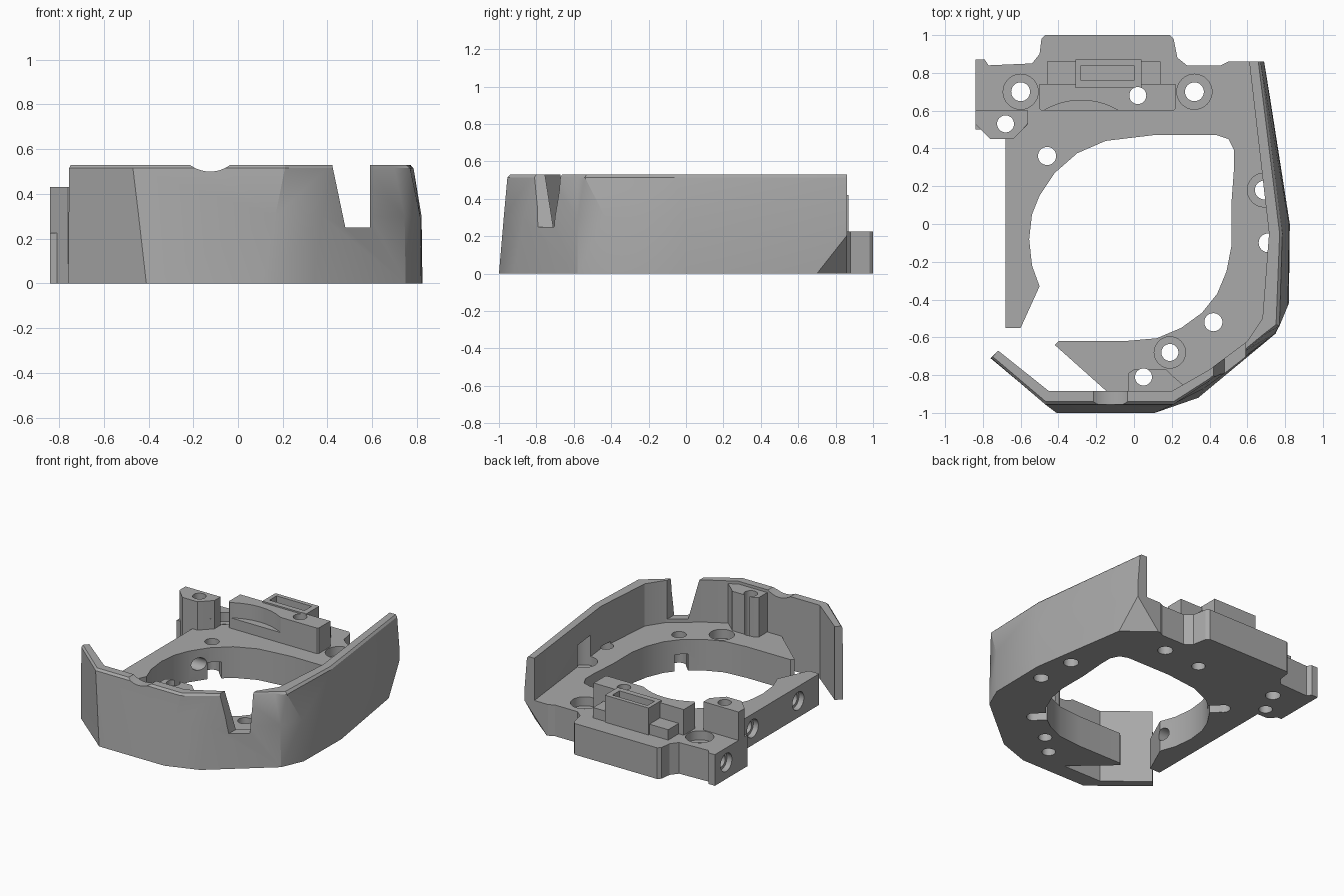
import bpy, bmesh, math
from mathutils import Vector

cube = bpy.data.objects.get("Cube")
if cube:
    bpy.data.objects.remove(cube, do_unlink=True)

grey = bpy.data.materials.new("plain grey")
grey.use_nodes = True
GREY = (0.4, 0.4, 0.4, 1)
grey.diffuse_color = GREY
grey.node_tree.nodes["Principled BSDF"].inputs["Base Color"].default_value = GREY


def finish(name, bm):
    bmesh.ops.recalc_face_normals(bm, faces=bm.faces)
    mesh = bpy.data.meshes.new(name)
    bm.to_mesh(mesh)
    bm.free()
    mesh.materials.append(grey)
    ob = bpy.data.objects.new(name, mesh)
    bpy.context.collection.objects.link(ob)
    return ob


def prism_mesh(points, low, high, axis="z"):
    """Extrude a 2D outline along z, or an xz outline along y."""
    bm = bmesh.new()
    place = (lambda p, h: (p[0], p[1], h)) if axis == "z" else (lambda p, h: (p[0], h, p[1]))
    face = bm.faces.new([bm.verts.new(place(p, low)) for p in points])
    new = bmesh.ops.extrude_face_region(bm, geom=[face])["geom"]
    shift = Vector(place((0, 0), high - low))
    bmesh.ops.translate(bm, verts=[v for v in new if isinstance(v, bmesh.types.BMVert)], vec=shift)
    return bm


def prism(name, points, low, high, axis="z"):
    return finish(name, prism_mesh(points, low, high, axis))


def box(name, x0, x1, y0, y1, z0, z1):
    return prism(name, [(x0, y0), (x1, y0), (x1, y1), (x0, y1)], z0, z1)


def circle(x, y, r, n=32):
    return [(x + r * math.cos(2 * math.pi * i / n), y + r * math.sin(2 * math.pi * i / n))
            for i in range(n)]


def trim_corner(bm):
    """Slice off the lower rear corner under the long wall."""
    a, b, c = Vector((.74, .68, 0)), Vector((.69, .87, .22)), Vector((.5, .87, 0))
    normal = (c - a).cross(b - a)
    cut = bmesh.ops.bisect_plane(bm, geom=bm.verts[:] + bm.edges[:] + bm.faces[:],
                                 plane_co=a, plane_no=normal, clear_outer=True)
    edges = [e for e in cut["geom_cut"] if isinstance(e, bmesh.types.BMEdge)]
    bmesh.ops.edgenet_fill(bm, edges=edges)


# Base plate: open ring with a rear ledge
inner = [(-.5, -.33), (-.54, -.22), (-.555, -.08), (-.54, .05), (-.5, .15), (-.42, .27), (-.3, .375),
         (-.15, .44), (.1, .47), (.44, .47), (.5, .45), (.53, .39), (.53, .3), (.515, .1),
         (.515, -.12), (.49, -.25), (.44, -.37), (.36, -.47), (.25, -.55), (.12, -.605),
         (-.05, -.62), (-.4, -.62), (-.42, -.64)]
outer = [(-.14, -.89), (.2, -.92), (.36, -.84), (.66, -.57), (.74, -.4), (.76, 0), (.65, .86),
         (.5, .86), (.46, .84), (.28, .84), (.23, .88), (.21, .98), (.19, 1), (-.47, 1),
         (-.49, .98), (-.5, .9), (-.54, .85), (-.77, .84), (-.79, .87), (-.84, .87), (-.84, .5),
         (-.68, .5), (-.68, -.55), (-.6, -.55)]
bm = prism_mesh(inner + outer, 0, .225)
trim_corner(bm)
parts = [finish("base_plate", bm)]

# Faceted guard wall around the front and one side
bottom = [(-.76, -.71), (-.41, -1), (.11, -1), (.34, -.92), (.75, -.58), (.82, -.42), (.825, 0), (.69, .86)]
top = [(-.755, -.71), (-.47, -.955), (.21, -.955), (.4, -.83), (.7, -.58), (.77, -.54), (.785, -.05), (.67, .86)]
inside = [(-.72, -.67), (-.45, -.885), (.2, -.885), (.4, -.77), (.6, -.62), (.68, -.5), (.715, -.05), (.61, .86)]
bm = bmesh.new()
sections = []
for i, (b, t, n) in enumerate(zip(bottom, top, inside)):
    b, t, n = Vector(b), Vector(t), Vector(n)
    mid = b.lerp(t, .57 if i < 4 else .1)
    rim = t.lerp(n, .2)
    profile = [(b, 0), (mid, .3), (t, .515), (rim, .53), (n, .53), (n, 0)]
    sections.append([bm.verts.new((p.x, p.y, z)) for p, z in profile])
for s, t in zip(sections, sections[1:]):
    for i in range(len(s)):
        j = (i + 1) % len(s)
        bm.faces.new((s[i], s[j], t[j], t[i]))
bm.faces.new(sections[0])
bm.faces.new(sections[-1])
bmesh.ops.recalc_face_normals(bm, faces=bm.faces)
trim_corner(bm)
parts.append(finish("guard_wall", bm))

# Raised blocks on the plate
parts += [
    prism("corner_post", [(-.84, .6), (-.84, .53), (-.76, .45), (-.64, .45), (-.56, .53), (-.56, .6)], 0, .43),
    prism("clamp_block", [(-.5, .61), (-.49, .6), (.21, .6), (.22, .61), (.22, .74), (-.5, .74)], .1, .41),
    box("slot_block", -.31, .04, .72, .87, .1, .42),
    box("rear_step", -.46, .14, .73, .86, .1, .3),
    prism("front_boss", [(-.03, -.92), (-.03, -.79), (0, -.77), (.17, -.77), (.2, -.8), (.27, -.86), (.2, -.92)], .1, .51),
]

# Cutters: vertical bolt holes (x, y, radius)
cutters = []
bolts = [(-.6, .7, .05), (.32, .7, .05), (-.68, .53, .045), (.02, .68, .045), (-.46, .36, .048),
         (.42, -.52, .048), (.19, -.68, .045), (.05, -.81, .045), (.69, .18, .05)]
for x, y, r in bolts:
    cutters.append(prism("bolt_cutter", circle(x, y, r), -.1, .6 if x < .6 else .3))
cutters.append(prism("edge_hole_cutter", circle(.71, -.1, .05), -.1, .24))

# Counterbores (x, y, radius, top)
for x, y, r, z in [(-.6, .7, .093, .6), (.32, .7, .093, .6), (.19, -.68, .083, .6), (.69, .18, .09, .38)]:
    cutters.append(prism("counterbore_cutter", circle(x, y, r), .16, z))

# Sideways holes with wide mouths through the arm and corner
for y, face, depth in [(-.31, -.68, .3), (.21, -.68, .3), (.74, -.84, .14)]:
    for r, length in [(.045, depth), (.065, .04)]:
        bm = prism_mesh(circle(0, 0, r), -.1, length)
        for v in bm.verts:
            v.co = Vector((face + v.co.z, y + v.co.x, .12 + v.co.y))
        cutters.append(finish("side_hole_cutter", bm))

# Slots under the ring, rim notch, rim dip, scallop and pocket
a, b = Vector((-.46, .36)), Vector((.42, -.52))
side = (b - a).normalized().orthogonal() * .045
cutters += [
    prism("slot_cutter", [a + side, a - side, b - side, b + side], -.1, .12),
    prism("notch_cutter", [(.415, .56), (.48, .25), (.59, .25), (.59, .56)], -1.1, -.5, "y"),
    prism("dip_cutter", circle(-.125, .65, .15, 64), -1.1, -.6, "y"),
    prism("scallop_cutter", circle(-.28, .27, .385, 96), .3, .6),
    box("pocket_cutter", -.28, 0, .76, .84, .36, .6),
]


def bounds(ob):
    cos = [v.co for v in ob.data.vertices]
    return [(min(c[i] for c in cos), max(c[i] for c in cos)) for i in range(3)]


# Apply each cutter to every part it touches
for part in parts:
    span = bounds(part)
    for c in cutters:
        if all(p[0] < q[1] and q[0] < p[1] for p, q in zip(span, bounds(c))):
            mod = part.modifiers.new("cut", "BOOLEAN")
            mod.operation = "DIFFERENCE"
            mod.solver = "EXACT"
            mod.object = c
    bpy.context.view_layer.update()
    graph = bpy.context.evaluated_depsgraph_get()
    mesh = bpy.data.meshes.new_from_object(part.evaluated_get(graph))
    part.modifiers.clear()
    part.data = mesh
for c in cutters:
    bpy.data.objects.remove(c, do_unlink=True)

bpy.ops.object.select_all(action="DESELECT")
for part in parts:
    part.select_set(True)
bpy.context.view_layer.objects.active = parts[0]
bpy.ops.object.shade_smooth_by_angle(angle=math.radians(25))
